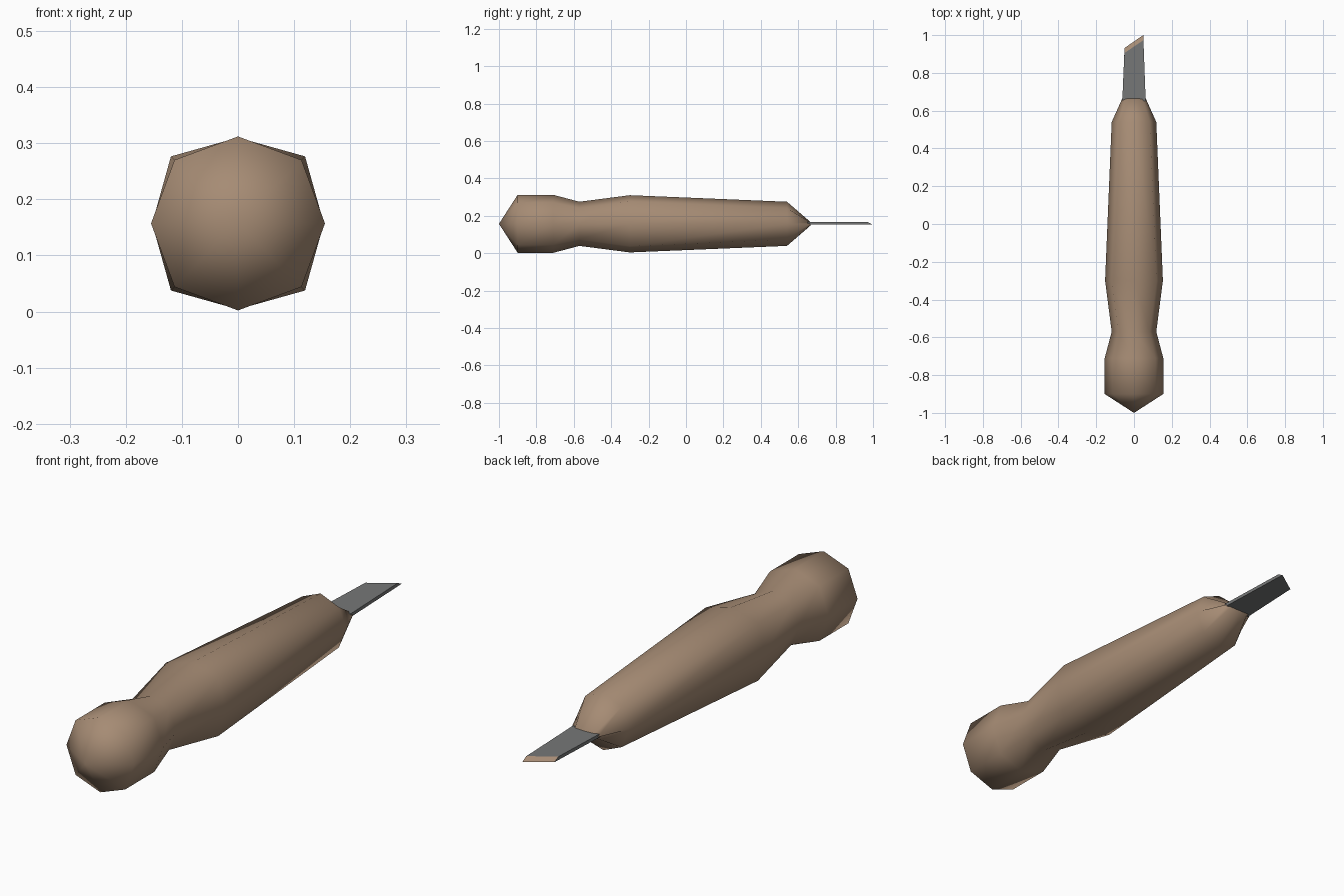
import bpy, bmesh, math

cube = bpy.data.objects.get("Cube")
if cube:
    bpy.data.objects.remove(cube, do_unlink=True)

AXIS_Z = 0.157


def material(name, rgb):
    mat = bpy.data.materials.new(name)
    mat.use_nodes = True
    mat.diffuse_color = (*rgb, 1)
    mat.node_tree.nodes["Principled BSDF"].inputs["Base Color"].default_value = (*rgb, 1)
    return mat


def add_object(name, bm, mats):
    bmesh.ops.recalc_face_normals(bm, faces=bm.faces)
    mesh = bpy.data.meshes.new(name)
    bm.to_mesh(mesh)
    bm.free()
    for mat in mats:
        mesh.materials.append(mat)
    obj = bpy.data.objects.new(name, mesh)
    bpy.context.collection.objects.link(obj)
    return obj


wood = material("warm brown wood", (0.38, 0.26, 0.175))
steel = material("grey steel", (0.18, 0.185, 0.185))

# Handle: eight-sided rings (y, radius on the axes, radius on the diagonals)
SIDES = 8
rings = [(-0.9, 0.155, 0.16), (-0.71, 0.155, 0.16), (-0.57, 0.118, 0.118),
         (-0.3, 0.153, 0.169), (0.54, 0.118, 0.118)]
bm = bmesh.new()
loops = []
for y, straight, diagonal in rings:
    loop = []
    for i in range(SIDES):
        a = math.tau * i / SIDES
        r = diagonal if i % 2 else straight
        loop.append(bm.verts.new((r * math.cos(a), y, AXIS_Z + r * math.sin(a))))
    loops.append(loop)

# Flattened collar that grips the blade
collar = []
for i in range(SIDES):
    a = math.tau * i / SIDES
    collar.append(bm.verts.new((0.062 * math.cos(a), 0.665, AXIS_Z + 0.01 * math.sin(a))))
loops.append(collar)

for low, high in zip(loops, loops[1:]):
    for i in range(SIDES):
        j = (i + 1) % SIDES
        bm.faces.new((low[i], low[j], high[j], high[i]))
bm.faces.new(collar)

# Pointed butt of the handle
butt = bm.verts.new((0, -1, AXIS_Z))
for i in range(SIDES):
    bm.faces.new((butt, loops[0][(i + 1) % SIDES], loops[0][i]))
handle = add_object("handle", bm, [wood])
bpy.context.view_layer.objects.active = handle
handle.select_set(True)
bpy.ops.object.shade_smooth_by_angle(angle=math.radians(75))

# Blade: tapered flat bar with a skewed, bevelled cutting end
top_outline = [(-0.062, 0.65), (0.062, 0.65), (0.05, 0.973), (-0.051, 0.905)]
bottom_outline = [(-0.062, 0.65), (0.062, 0.65), (0.049, 1.0), (-0.05, 0.932)]
bm = bmesh.new()
top = [bm.verts.new((x, y, 0.166)) for x, y in top_outline]
bottom = [bm.verts.new((x, y, 0.152)) for x, y in bottom_outline]
bm.faces.new(top)
bm.faces.new(bottom[::-1])
for i in range(4):
    j = (i + 1) % 4
    face = bm.faces.new((top[i], bottom[i], bottom[j], top[j]))
    if i == 2:  # the bevelled cutting face
        face.material_index = 1
add_object("blade", bm, [steel, wood])
